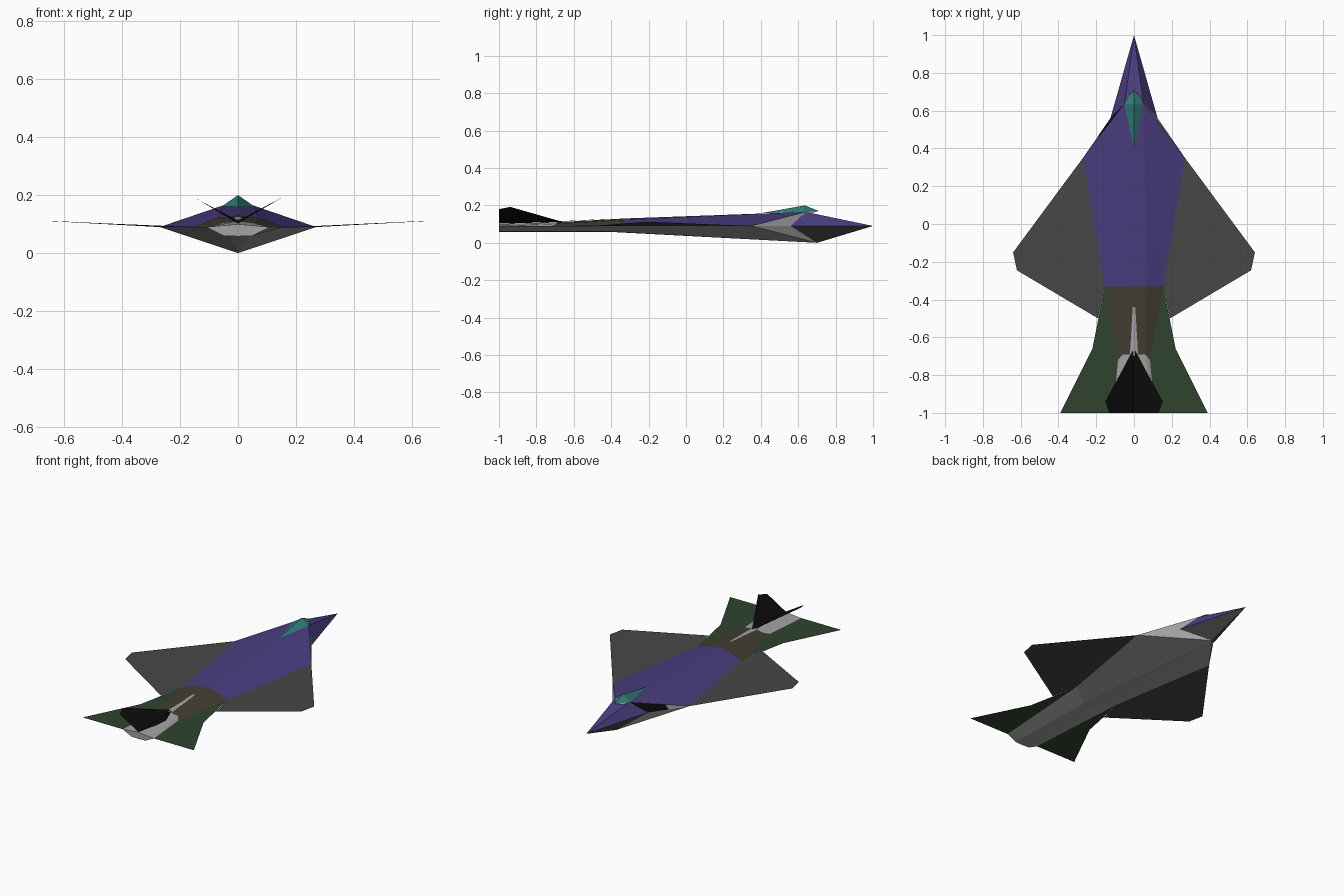
import bpy
from mathutils import Vector

if "Cube" in bpy.data.objects:
    bpy.data.objects.remove(bpy.data.objects["Cube"])


def material(name, r, g, b):
    lin = lambda c: ((c / 255 + 0.055) / 1.055) ** 2.4 if c > 10 else c / 255 / 12.92
    m = bpy.data.materials.new(name)
    m.diffuse_color = (lin(r), lin(g), lin(b), 1)
    m.use_nodes = True
    m.node_tree.nodes["Principled BSDF"].inputs["Base Color"].default_value = m.diffuse_color
    return m


PURPLE = material("purple", 74, 61, 127)
DARK = material("dark_grey", 71, 71, 71)
LIGHT = material("light_grey", 163, 163, 163)
GREEN = material("dark_green", 47, 68, 47)
BROWN = material("brown", 67, 61, 50)
TEAL = material("teal", 50, 128, 122)
BLACK = material("black", 12, 12, 12)


def part(name, mat, faces, up=False, sides=(1, -1)):
    """Flat panels given for the right half, mirrored to the left.
    Normals are turned away from the centreline, or upward."""
    verts, polys = [], []
    for s in sides:
        for face in faces:
            pts = [Vector((s * x, y, z)) for x, y, z in face]
            mid = sum(pts, Vector()) / len(pts)
            normal = Vector()
            for a, b in zip(pts, pts[1:] + pts[:1]):
                normal += (a - mid).cross(b - mid)
            out = Vector((0, 0, 1)) if up else mid - Vector((0, mid.y, 0.08))
            if normal.dot(out) < 0:
                pts.reverse()
            polys.append(range(len(verts), len(verts) + len(pts)))
            verts += pts
    me = bpy.data.meshes.new(name)
    me.from_pydata([tuple(v) for v in verts], [], [list(p) for p in polys])
    me.materials.append(mat)
    ob = bpy.data.objects.new(name, me)
    bpy.context.collection.objects.link(ob)
    return ob


def mix(a, b, t):
    return tuple(p + (q - p) * t for p, q in zip(a, b))


# Key points of the hull, right half
NOSE = (0, 1, 0.09)
CHINE = (0.125, 0.56, 0.09)
RIDGE = (0, 0.64, 0.165)
SHOULDER = (0.05, 0.64, 0.165)
ROOT = (0.27, 0.35, 0.09)
WAIST = (0.155, -0.33, 0.09)
WAIST_TOP = (0.07, -0.33, 0.122)
WAIST_MID = (0, -0.33, 0.13)
KEEL = (0, 0.70, 0)
KEEL_MID = (0.035, -0.40, 0.06)
KEEL_END = (0.05, -1, 0.06)
KEEL_MID_C = (0, -0.40, 0.058)
KEEL_END_C = (0, -1, 0.058)
TAIL = (0.11, -1, 0.09)
TAIL_TOP = (0, -1, 0.10)
DECK = (0.085, -0.72, 0.09)
DECK_TOP = (0.06, -0.69, 0.102)
DECK_MID = (0, -0.69, 0.11)

# Nose and upper fuselage
part("nose_top", PURPLE, [(NOSE, CHINE, SHOULDER), (NOSE, SHOULDER, RIDGE)])
part("upper_fuselage", PURPLE, [(SHOULDER, ROOT, WAIST), (SHOULDER, WAIST, WAIST_TOP),
                                (RIDGE, SHOULDER, WAIST_TOP, WAIST_MID)])
part("nose_underside", DARK, [(NOSE, CHINE, KEEL)])

# Belly
part("belly", LIGHT, [(KEEL, ROOT, WAIST), (KEEL, WAIST, KEEL_MID),
                      (WAIST, TAIL, KEEL_END, KEEL_MID),
                      (KEEL, KEEL_MID, KEEL_MID_C),
                      (KEEL_MID, KEEL_END, KEEL_END_C, KEEL_MID_C)])

# Air intakes: the left one has a dark opening
part("lower_intake", LIGHT, [(KEEL, CHINE, ROOT)])
part("right_intake", LIGHT, [(SHOULDER, CHINE, ROOT)], sides=(1,))
top_cut, low_cut = mix(SHOULDER, ROOT, 0.6), mix(CHINE, ROOT, 0.5)
part("left_intake_rear", LIGHT, [(top_cut, low_cut, ROOT)], sides=(-1,))
part("left_intake_opening", BLACK, [(SHOULDER, CHINE, low_cut, top_cut)], sides=(-1,))

# Canopy with its pale frame
CF, CA, CS, CB = (0, 0.71, 0.17), (0, 0.635, 0.2), (0.052, 0.635, 0.164), (0, 0.40, 0.158)
part("canopy", TEAL, [(CF, CS, CA), (CA, CS, CB)], up=True)
part("canopy_frame", LIGHT, [(CF, CS, (0.07, 0.625, 0.145))])

# Rear engine cover, spine strip and exhaust deck
part("engine_cover", BROWN, [(WAIST, DECK, DECK_TOP, WAIST_TOP),
                             (WAIST_TOP, DECK_TOP, DECK_MID, WAIST_MID)], up=True)
part("spine_strip", LIGHT, [((0, -0.44, 0.127), (0.007, -0.44, 0.126),
                             (0.022, -0.70, 0.112), (0, -0.70, 0.114))], up=True)
part("exhaust_deck", LIGHT, [(DECK_MID, DECK_TOP, TAIL, TAIL_TOP),
                             (DECK_TOP, DECK, TAIL)], up=True)
end = part("exhaust_end", LIGHT, [(TAIL_TOP, TAIL, KEEL_END, KEEL_END_C)])
for poly in end.data.polygons:
    if poly.normal.y > 0:
        poly.flip()

# Wings, tailplanes and the V-shaped fins
part("wings", DARK, [(ROOT, (0.64, -0.15, 0.11), (0.62, -0.245, 0.11),
                      (0.19, -0.5, 0.09), WAIST)], up=True)
part("tailplanes", GREEN, [(WAIST, (0.22, -0.66, 0.09), (0.39, -1, 0.09), TAIL, DECK)], up=True)
part("tail_fins", BLACK, [((0, -0.66, 0.112), (0.152, -0.94, 0.192),
                           (0.13, -1, 0.18), (0, -1, 0.102))], up=True)
